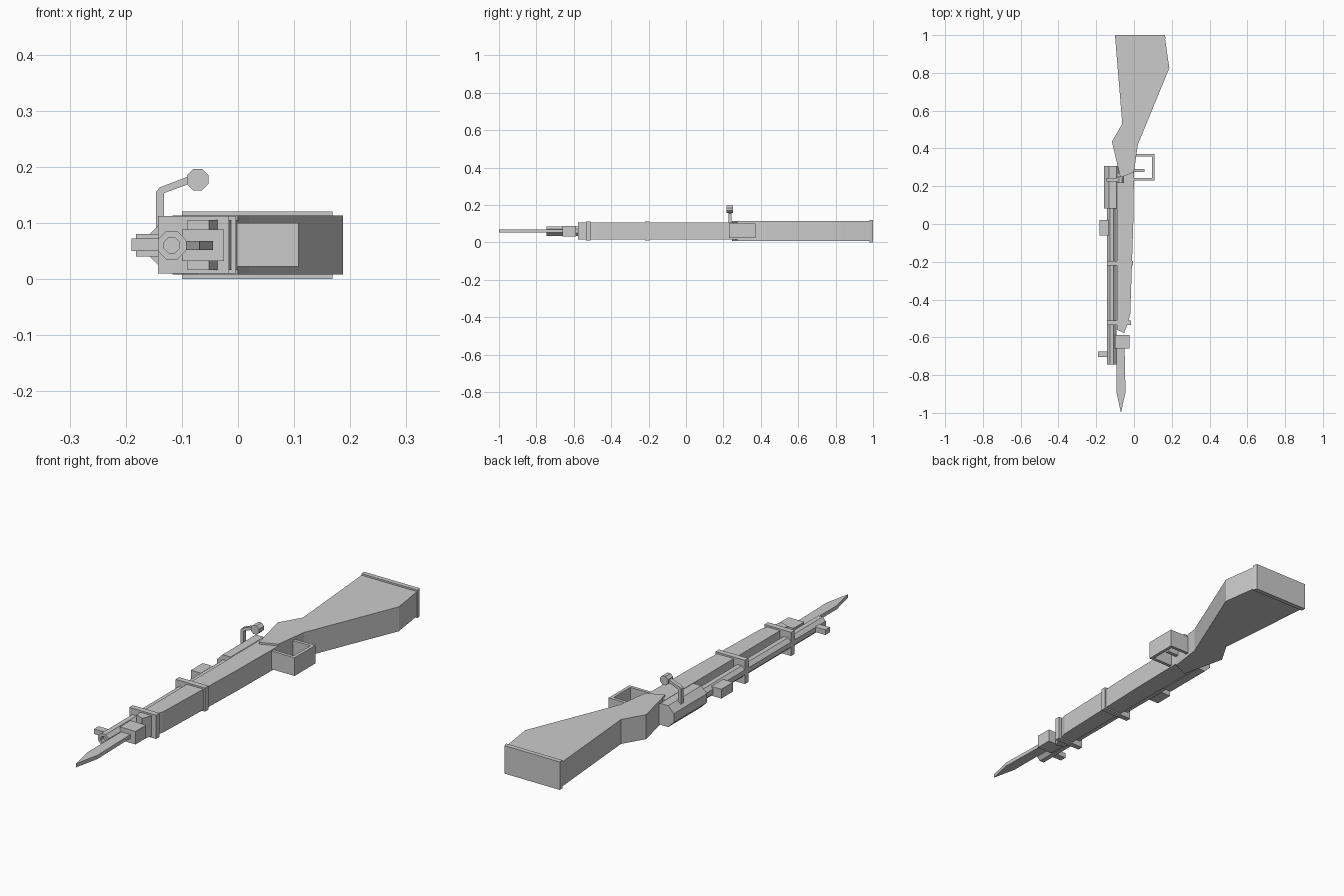
import bpy, bmesh, math

if "Cube" in bpy.data.objects:
    bpy.data.objects.remove(bpy.data.objects["Cube"])

grey = bpy.data.materials.new("plain grey")
grey.diffuse_color = (0.6, 0.6, 0.6, 1)
grey.use_nodes = True
grey.node_tree.nodes["Principled BSDF"].inputs["Base Color"].default_value = grey.diffuse_color


def finish(name, bm):
    bmesh.ops.recalc_face_normals(bm, faces=bm.faces)
    me = bpy.data.meshes.new(name)
    bm.to_mesh(me)
    bm.free()
    me.materials.append(grey)
    ob = bpy.data.objects.new(name, me)
    bpy.context.collection.objects.link(ob)
    return ob


def prism(name, pts, a, b, axis="z", bore=None):
    """Extrude a 2D outline from a to b along z (x,y outline) or y (x,z outline)."""
    bm = bmesh.new()

    def put(p, d):
        return bm.verts.new((p[0], p[1], d) if axis == "z" else (p[0], d, p[1]))
    lo = [put(p, a) for p in pts]
    hi = [put(p, b) for p in pts]
    front = bm.faces.new(lo)
    bm.faces.new(hi[::-1])
    n = len(pts)
    for i in range(n):
        j = (i + 1) % n
        bm.faces.new((lo[i], lo[j], hi[j], hi[i]))
    bmesh.ops.recalc_face_normals(bm, faces=bm.faces)
    if bore:  # hollow muzzle
        bmesh.ops.inset_region(bm, faces=[front], thickness=bore)
        ext = bmesh.ops.extrude_discrete_faces(bm, faces=[front])
        for v in ext["faces"][0].verts:
            v.co.y += 0.02
    return finish(name, bm)


def box(name, x0, x1, y0, y1, z0, z1):
    return prism(name, [(x0, y0), (x1, y0), (x1, y1), (x0, y1)], z0, z1)


def octagon(cx, cz, apothem):
    r = apothem / math.cos(math.pi / 8)
    return [(cx + r * math.cos(math.pi / 8 + k * math.pi / 4),
             cz + r * math.sin(math.pi / 8 + k * math.pi / 4)) for k in range(8)]


# Wooden stock: butt with grip, fore-end, butt plate
prism("butt_stock", [(-0.10, 0.99), (-0.062, 0.53), (-0.117, 0.437), (-0.072, 0.245),
                     (0.0, 0.275), (0.02, 0.42), (0.187, 0.825), (0.163, 0.99)],
      0.008, 0.113)
prism("fore_stock", [(-0.09, 0.27), (-0.09, -0.56), (-0.052, -0.577), (-0.035, -0.53),
                     (-0.02, -0.48), (-0.004, 0.0), (0.0, 0.275)], 0.016, 0.105)
prism("butt_plate", [(-0.10, 0.98), (0.168, 0.98), (0.163, 1.0), (-0.10, 1.0)], 0.0, 0.12)

# Barrel, receiver and sights
prism("barrel", octagon(-0.118, 0.06, 0.025), -0.745, 0.1, "y", bore=0.0125)
prism("receiver", octagon(-0.112, 0.06, 0.046), 0.083, 0.308, "y")
box("front_sight", -0.19, -0.135, -0.705, -0.675, 0.05, 0.072)
box("rear_sight", -0.182, -0.135, -0.06, 0.02, 0.04, 0.08)

# Barrel bands
for name, y, x1 in (("front_band", -0.522, -0.016), ("middle_band", -0.207, -0.004)):
    box(name, -0.143, x1, y - 0.012, y + 0.012, 0.01, 0.112)

# Bolt handle and knob
prism("bolt_handle", [(-0.146, 0.08), (-0.132, 0.08), (-0.132, 0.153), (-0.075, 0.174),
                      (-0.08, 0.186), (-0.14, 0.163), (-0.146, 0.155)], 0.226, 0.244, "y")
prism("bolt_knob", octagon(-0.072, 0.177, 0.019), 0.217, 0.252, "y")

# Trigger and guard frame
box("trigger", -0.02, 0.055, 0.275, 0.291, 0.05, 0.072)
box("guard_front", -0.01, 0.108, 0.23, 0.244, 0.022, 0.1)
box("guard_back", 0.0, 0.108, 0.357, 0.371, 0.022, 0.1)
box("guard_bow", 0.094, 0.108, 0.244, 0.357, 0.022, 0.1)

# Bayonet
box("bayonet_socket", -0.10, -0.025, -0.66, -0.588, 0.032, 0.088)
prism("bayonet_blade", [(-0.093, -0.65), (-0.093, -0.89), (-0.069, -1.0),
                        (-0.045, -0.89), (-0.05, -0.65)], 0.052, 0.068)
